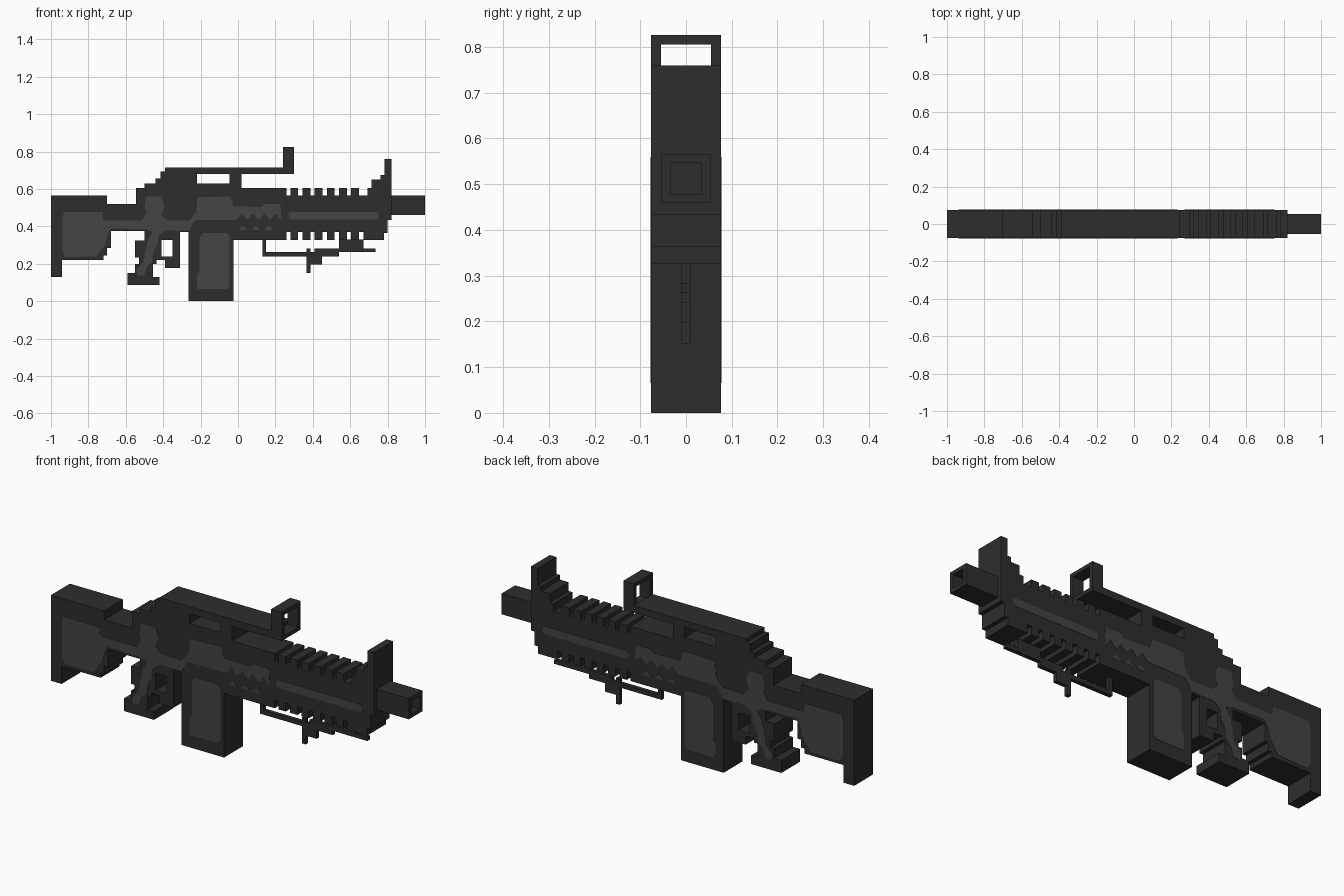
import bpy, bmesh

if "Cube" in bpy.data.objects:
    bpy.data.objects.remove(bpy.data.objects["Cube"], do_unlink=True)


def material(name, value):
    m = bpy.data.materials.new(name)
    m.use_nodes = True
    col = (value, value, value, 1)
    m.diffuse_color = col
    bsdf = m.node_tree.nodes["Principled BSDF"]
    bsdf.inputs["Base Color"].default_value = col
    bsdf.inputs["Roughness"].default_value = 0.8
    return m


DARK = material("dark grey", 0.027)
LIGHT = material("light grey", 0.058)
W = 0.076        # half thickness of the body


def prism(name, outline, y0=-W, y1=W, mat=DARK):
    """Extrude an (x, z) outline between two y values."""
    bm = bmesh.new()
    face = bm.faces.new([bm.verts.new((x, y0, z)) for x, z in outline])
    ext = bmesh.ops.extrude_face_region(bm, geom=[face])
    for v in ext["geom"]:
        if isinstance(v, bmesh.types.BMVert):
            v.co.y = y1
    bmesh.ops.triangulate(bm, faces=[f for f in bm.faces if len(f.verts) > 4])
    bmesh.ops.recalc_face_normals(bm, faces=bm.faces)
    me = bpy.data.meshes.new(name)
    bm.to_mesh(me)
    bm.free()
    me.materials.append(mat)
    ob = bpy.data.objects.new(name, me)
    bpy.context.collection.objects.link(ob)
    return ob


def box(name, x0, x1, z0, z1, y0=-W, y1=W):
    return prism(name, [(x0, z0), (x1, z0), (x1, z1), (x0, z1)], y0, y1)


def panel(name, outline):
    """Thin inlay plate on both sides of the body."""
    for side, s in (("right", -1), ("left", 1)):
        prism(f"{name}_{side}", outline, s * (W - 0.002), s * (W + 0.0015), LIGHT)


# Stock with stepped lower edge
prism("stock", [
    (-1, .13), (-.94, .13), (-.94, .22), (-.72, .22), (-.72, .245), (-.70, .245),
    (-.70, .285), (-.68, .285), (-.68, .375), (-.545, .375), (-.545, .52),
    (-.70, .52), (-.70, .566), (-1, .566)])

# Receiver with stepped rear and the rail support post
prism("receiver", [
    (-.545, .375), (-.42, .375), (-.42, .327), (-.31, .327), (-.31, .37),
    (-.265, .37), (-.265, .327), (.26, .327), (.26, .605), (.02, .605), (.02, .68),
    (-.045, .68), (-.045, .63), (-.22, .63), (-.22, .68), (-.415, .68), (-.415, .655),
    (-.44, .655), (-.44, .63), (-.50, .63), (-.50, .605), (-.545, .605)])

# Top carry rail
prism("carry_rail", [(-.415, .68), (.24, .68), (.24, .716), (-.39, .716),
                     (-.39, .695), (-.415, .695)])

# Rear sight: open square frame
box("sight_base", .24, .30, .68, .70)
box("sight_top", .24, .30, .806, .826)
for side, s in (("right", -1), ("left", 1)):
    box(f"sight_post_{side}", .24, .30, .70, .806, *sorted((s * .055, s * W)))

# Handguard with front sight block
prism("handguard", [
    (.26, .37), (.67, .37), (.67, .327), (.78, .327), (.78, .364), (.80, .364),
    (.80, .434), (.82, .434), (.82, .76), (.783, .76), (.783, .674), (.762, .674),
    (.762, .65), (.714, .65), (.714, .605), (.692, .605), (.692, .566), (.26, .566)])

# Cooling ribs above and below the handguard
for i in range(6):
    x = .28 + i * .065
    box(f"upper_rib_{i + 1}", x, x + .042, .566, .605)
    box(f"lower_rib_{i + 1}", x, x + .042, .327, .37)

# Hollow square muzzle
box("muzzle_floor", .82, .86, .46, .566, -.054, .054)
box("muzzle_bottom", .86, 1, .46, .478, -.054, .054)
box("muzzle_top", .86, 1, .546, .566, -.054, .054)
for side, s in (("right", -1), ("left", 1)):
    box(f"muzzle_wall_{side}", .86, 1, .478, .546, *sorted((s * .034, s * .054)))

# Magazine
box("magazine", -.265, -.025, 0, .327)

# Grip and trigger guard
prism("grip_and_guard", [
    (-.50, .375), (-.50, .325), (-.55, .325), (-.55, .235), (-.53, .235), (-.53, .20),
    (-.55, .20), (-.55, .15), (-.59, .15), (-.59, .086), (-.42, .086), (-.42, .13),
    (-.455, .13), (-.455, .20), (-.435, .20), (-.435, .22), (-.39, .22), (-.39, .177),
    (-.31, .177), (-.31, .327), (-.35, .327), (-.35, .24), (-.41, .24), (-.41, .327),
    (-.42, .327), (-.42, .375)])

# Thin folded bipod under the handguard
prism("folded_bipod", [
    (.13, .33), (.13, .24), (.366, .24), (.366, .152), (.388, .152), (.388, .197),
    (.45, .197), (.45, .24), (.54, .24), (.54, .262), (.735, .262), (.735, .283),
    (.67, .283), (.67, .33), (.54, .33), (.54, .283), (.41, .283), (.41, .262),
    (.388, .262), (.388, .283), (.366, .283), (.366, .262), (.15, .262), (.15, .33)],
    -.01, .01)

# Inlay running from stock through grip to receiver
panel("main_inlay", [
    (-.93, .476), (-.725, .476), (-.72, .433), (-.515, .433), (-.49, .47), (-.50, .508),
    (-.49, .56), (-.41, .56), (-.393, .508), (-.41, .465), (-.38, .433), (-.26, .433),
    (-.222, .48), (-.217, .556), (-.04, .56), (-.024, .508), (.125, .503), (.14, .52),
    (.227, .52), (.232, .433), (.20, .468), (.17, .435), (.14, .468), (.11, .435),
    (.08, .468), (.05, .435), (.02, .468), (-.01, .435), (-.225, .433), (-.24, .42),
    (-.26, .377), (-.39, .377), (-.425, .35), (-.43, .30), (-.455, .26), (-.46, .21),
    (-.49, .18), (-.50, .14), (-.535, .135), (-.545, .165), (-.505, .21), (-.495, .27),
    (-.48, .33), (-.455, .37), (-.49, .385), (-.675, .39), (-.70, .35), (-.71, .305),
    (-.755, .24), (-.92, .235), (-.938, .27), (-.938, .45)])
panel("magazine_inlay", [
    (-.215, .065), (-.06, .065), (-.045, .085), (-.045, .35), (-.06, .365),
    (-.19, .365), (-.205, .34), (-.205, .16), (-.22, .14), (-.22, .08)])
panel("handguard_inlay", [
    (.27, .445), (.28, .436), (.74, .436), (.75, .445), (.75, .467), (.74, .476),
    (.28, .476), (.27, .467)])
for i, x in enumerate((.025, .095, .165)):
    panel(f"chevron_inlay_{i + 1}", [(x - .025, .38), (x + .025, .38), (x, .405)])
